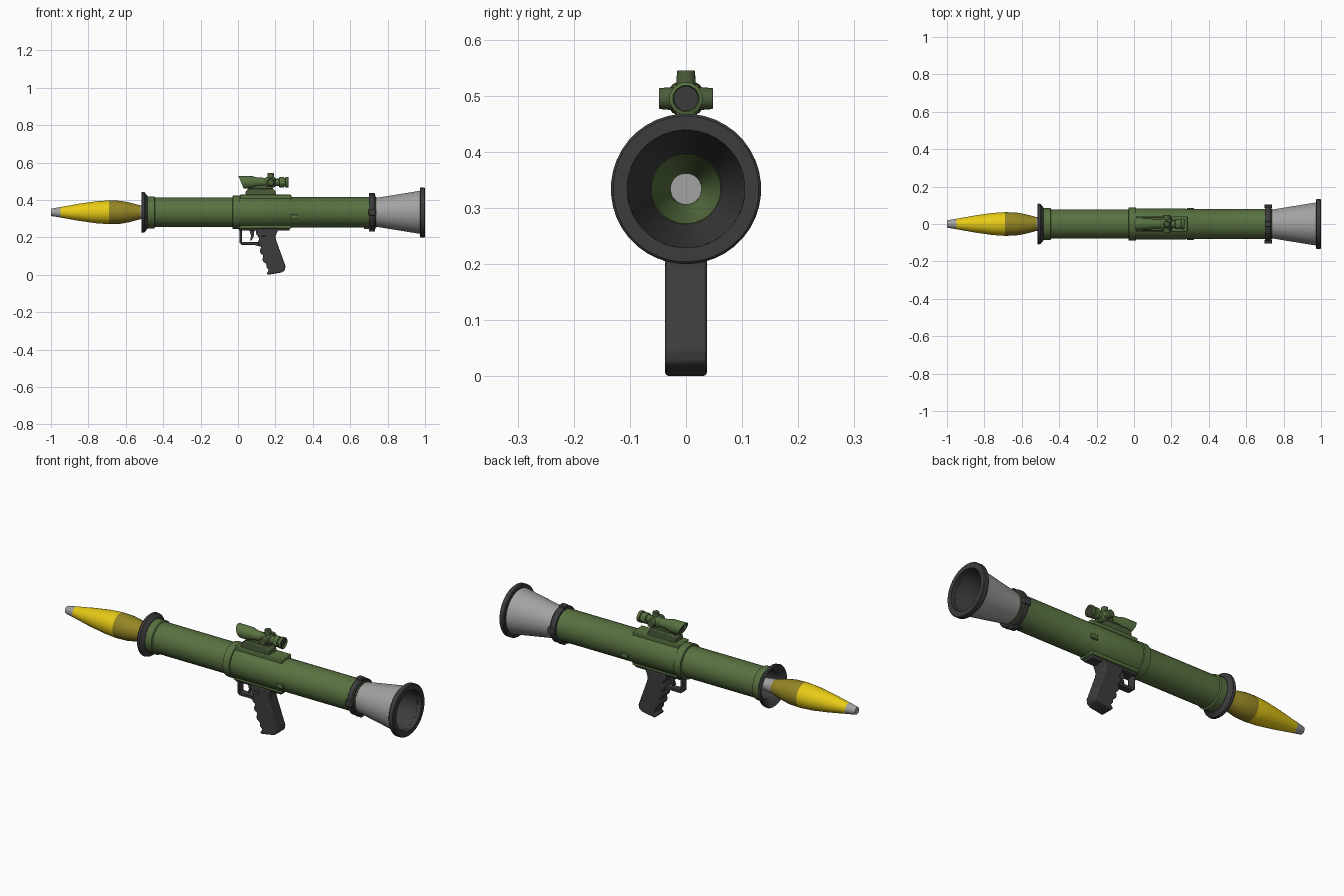
import bpy, bmesh, math

if "Cube" in bpy.data.objects:
    bpy.data.objects.remove(bpy.data.objects["Cube"])

AXIS = 0.334      # height of the tube axis
SCOPE = 0.495     # height of the scope axis


def mat(name, rgb):
    m = bpy.data.materials.new(name)
    m.diffuse_color = (*rgb, 1)
    m.use_nodes = True
    m.node_tree.nodes["Principled BSDF"].inputs["Base Color"].default_value = m.diffuse_color
    return m


GREEN = mat("army green", (0.098, 0.165, 0.052))
DEEP = mat("deep green", (0.072, 0.108, 0.042))
DARK = mat("dark grey", (0.046, 0.046, 0.047))
GREY = mat("light grey", (0.36, 0.36, 0.36))
YELLOW = mat("yellow", (0.80, 0.60, 0.008))
OLIVE = mat("olive yellow", (0.30, 0.235, 0.018))


def finish(name, bm, mats, bevel=0):
    bmesh.ops.recalc_face_normals(bm, faces=bm.faces)
    me = bpy.data.meshes.new(name)
    bm.to_mesh(me)
    bm.free()
    ob = bpy.data.objects.new(name, me)
    bpy.context.collection.objects.link(ob)
    for m in mats:
        me.materials.append(m)
    if bevel:
        b = ob.modifiers.new("bevel", 'BEVEL')
        b.width, b.segments, b.limit_method = bevel, 2, 'ANGLE'
    bpy.ops.object.select_all(action='DESELECT')
    ob.select_set(True)
    bpy.context.view_layer.objects.active = ob
    bpy.ops.object.shade_smooth_by_angle(angle=math.radians(30))
    return ob


def lathe(name, prof, mats, z=AXIS, n=32, loop=False, ids=None, slant=0, slant_end=-9):
    """Spin (x, radius) points round the x direction; ids = material per segment."""
    bm = bmesh.new()
    rings = []
    for x, r in prof:
        if r == 0:
            rings.append([bm.verts.new((x, 0, z))] * n)
            continue
        ring = []
        for i in range(n):
            a = 2 * math.pi * (i + 0.5) / n
            dx = -slant * r * math.sin(a) if x < slant_end else 0
            ring.append(bm.verts.new((x + dx, r * math.cos(a), z + r * math.sin(a))))
        rings.append(ring)
    for k in range(len(prof) if loop else len(prof) - 1):
        a, b = rings[k], rings[(k + 1) % len(rings)]
        for i in range(n):
            j = (i + 1) % n
            vs = list(dict.fromkeys((a[i], a[j], b[j], b[i])))
            f = bm.faces.new(vs)
            f.material_index = ids[k] if ids else 0
    return finish(name, bm, mats)


def prism(name, pts, w, m, bevel=0.0, y=0.0):
    """Extrude an x-z outline across y from y-w to y+w."""
    bm = bmesh.new()
    f = bm.faces.new([bm.verts.new((px, y - w, pz)) for px, pz in pts])
    r = bmesh.ops.extrude_face_region(bm, geom=[f])
    vs = [v for v in r["geom"] if isinstance(v, bmesh.types.BMVert)]
    bmesh.ops.translate(bm, verts=vs, vec=(0, 2 * w, 0))
    return finish(name, bm, [m], bevel)


def box(name, x0, x1, z0, z1, w, m, bevel=0.0, y=0.0):
    return prism(name, [(x0, z0), (x1, z0), (x1, z1), (x0, z1)], w, m, bevel, y)


# rocket: grey nose, yellow warhead, olive base, tail going into the tube
lathe("rocket", [(-1, 0), (-1, .018), (-.992, .021), (-.95, .028), (-.85, .046), (-.76, .059),
                 (-.69, .064), (-.63, .062), (-.585, .054), (-.52, .037), (-.44, .028),
                 (.60, .028), (.60, 0)],
      [GREY, YELLOW, OLIVE], n=24, ids=[0, 0, 0, 1, 1, 1, 2, 2, 2, 0, 0, 0])

# hollow main tube with front collar and middle sleeve
lathe("tube", [(-.49, .074), (-.49, .086), (-.447, .086), (-.443, .079), (-.03, .079),
               (-.028, .089), (.01, .089), (.012, .083), (.275, .083), (.28, .081),
               (.74, .081), (.74, .062), (.60, .034), (.58, .028), (-.30, .028), (-.32, .070)],
      [GREEN, DARK], loop=True, ids=[0] * 14 + [1, 1])

# flared muzzle ring
lathe("muzzle_flange", [(-.517, .106), (-.512, .110), (-.500, .108), (-.492, .098), (-.484, .088),
                        (-.484, .070), (-.497, .078), (-.508, .096)], [DARK], loop=True)

# rear clamp with lugs
lathe("rear_clamp", [(.702, .079), (.702, .090), (.708, .094), (.728, .094), (.734, .089), (.734, .070)],
      [DARK], loop=True)
for s in (-1, 1):
    box("clamp_side_lug", .698, .738, AXIS - .016, AXIS + .016, .010, DARK, .003, y=s * .094)
    box("clamp_lug", .700, .732, AXIS + s * .094 - .009, AXIS + s * .094 + .009, .016, DARK, .003)

# exhaust bell: grey outside, dark inside, thick dark rim
lathe("exhaust_bell", [(.73, .076), (.975, .116), (.975, .105), (.73, .061)],
      [GREY, DARK], loop=True, ids=[0, 1, 1, 0])
lathe("bell_rim", [(.972, .106), (.972, .130), (.976, .134), (.996, .134), (1, .130), (1, .105)],
      [DARK], loop=True, n=40)

# grip plate, trigger guard, trigger and pistol grip
box("grip_plate", .005, .275, .236, .268, .032, DARK, .004)
box("sleeve_pad", .0, .285, .248, .275, .042, GREEN, .004)
box("guard_front", .008, .021, .168, .24, .018, DARK, .003)
prism("guard_bottom", [(.008, .172), (.018, .160), (.085, .160), (.12, .150), (.12, .174), (.008, .176)],
      .018, DARK, .003)
prism("trigger", [(.062, .238), (.088, .238), (.084, .205), (.072, .182), (.064, .184), (.070, .206)],
      .009, DARK)
prism("pistol_grip", [(.095, .245), (.098, .215), (.115, .195), (.106, .172), (.110, .158), (.124, .148),
                      (.116, .128), (.120, .114), (.136, .103), (.130, .083), (.136, .069),
                      (.152, .058), (.152, .040), (.166, .024), (.154, .010), (.158, .0), (.232, .012),
                      (.250, .024), (.254, .046), (.204, .185), (.200, .205), (.216, .245)],
      .037, DARK, .008)

# small details on the tube: latch, sling lug, pins
for s in (-1, 1):
    box("side_latch", .283, .322, AXIS - .036, AXIS - .012, .006, GREEN, .002, y=s * .079)
box("rear_sling_lug", .675, .70, AXIS - .090, AXIS - .07, .012, DARK, .002)
box("grip_selector", .125, .15, .206, .222, .003, DARK, .001, y=-.038)

# scope mount on the top rail
box("top_rail", .01, .285, .395, .428, .040, GREEN, .004)
prism("scope_mount", [(.038, .42), (.205, .42), (.200, .448), (.185, .462), (.06, .462), (.042, .448)],
      .034, DEEP, .004)
prism("mount_neck", [(.05, .455), (.19, .455), (.175, .485), (.065, .485)], .018, DEEP, .003)

# scope body: slanted hood, tapered barrel, turret housing, eyepiece
lathe("scope", [(.03, 0), (.03, .027), (.018, .030), (.016, .035), (.075, .034), (.105, .026), (.145, .024),
                (.155, .030), (.195, .030), (.200, .021), (.218, .021), (.222, .028), (.245, .028),
                (.247, .024), (.252, .024), (.254, .030), (.268, .030), (.270, .024), (.262, .022), (.262, 0)],
      [GREEN, DARK], z=SCOPE, n=12, ids=[1] + [0] * 17 + [1], slant=.42, slant_end=.025)


def knob(name, loc, direction, r, h):
    bm = bmesh.new()
    bmesh.ops.create_cone(bm, cap_ends=True, segments=12, radius1=r, radius2=r * .88, depth=h)
    ob = finish(name, bm, [DEEP], .002)
    ob.location = loc
    ob.rotation_euler = direction


# adjustment knobs on top and both sides
knob("top_knob", (.175, 0, SCOPE + .035), (0, 0, 0), .018, .030)
for s in (-1, 1):
    knob("side_knob", (.175, s * .034, SCOPE), (-s * math.pi / 2, 0, 0), .021, .029)
